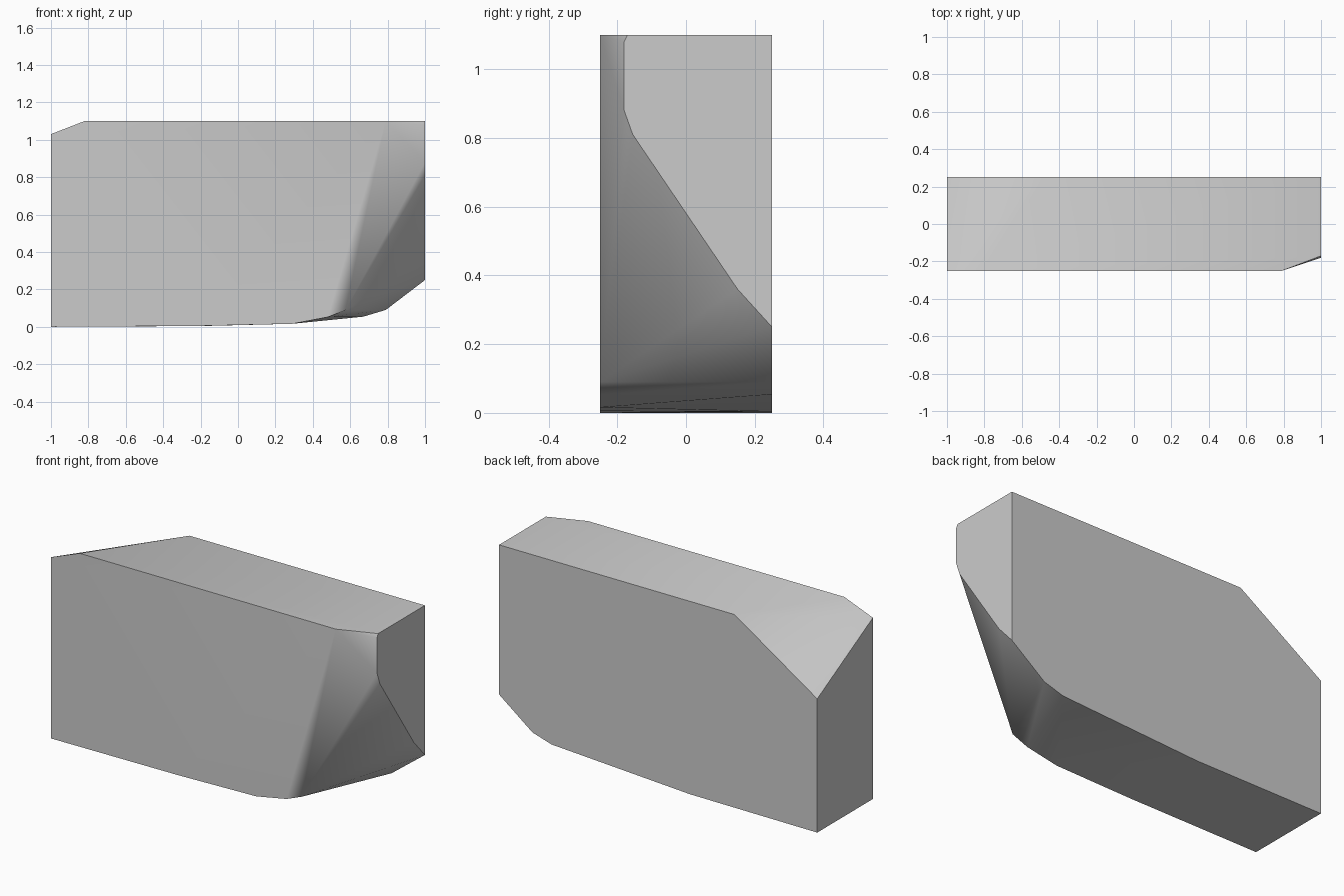
import bpy, bmesh, math

cube = bpy.data.objects.get("Cube")
if cube:
    bpy.data.objects.remove(cube, do_unlink=True)

grey = bpy.data.materials.new("grey")
grey.use_nodes = True
colour = (0.6, 0.6, 0.6, 1)
grey.diffuse_color = colour
grey.node_tree.nodes["Principled BSDF"].inputs["Base Color"].default_value = colour

HALF, TOP = 0.25, 1.1

# Profile of the front face: (x, z)
front = [(-1, 0), (-0.2, 0.005), (0.29, 0.016), (0.48, 0.052), (0.575, 0.09),
         (0.79, TOP), (-0.82, TOP), (-1, 1.03)]
# Profile of the back face: (x, z)
back = [(-1, 0), (-0.2, 0.004), (0.67, 0.054), (0.79, 0.09), (1, 0.25),
        (1, TOP), (-0.48, TOP), (-1, 0.76)]
# Outline of the right end: (y, z)
end = [(0.15, 0.36), (-0.155, 0.81), (-0.18, 0.88), (-0.18, 1.08), (-0.17, TOP)]

# Wrap the three profiles in one convex faceted block
bm = bmesh.new()
points = [(x, -HALF, z) for x, z in front]
points += [(x, HALF, z) for x, z in back]
points += [(1, y, z) for y, z in end]
for p in points:
    bm.verts.new(p)
bmesh.ops.convex_hull(bm, input=bm.verts[:])
bmesh.ops.dissolve_limit(bm, angle_limit=math.radians(0.3),
                         verts=bm.verts[:], edges=bm.edges[:])
bmesh.ops.recalc_face_normals(bm, faces=bm.faces[:])

mesh = bpy.data.meshes.new("chamfered_block")
bm.to_mesh(mesh)
bm.free()
mesh.materials.append(grey)
block = bpy.data.objects.new("chamfered_block", mesh)
bpy.context.collection.objects.link(block)

# Soft shading over shallow facets, crisp main edges
bpy.ops.object.select_all(action="DESELECT")
block.select_set(True)
bpy.context.view_layer.objects.active = block
bpy.ops.object.shade_smooth_by_angle(angle=math.radians(30))
